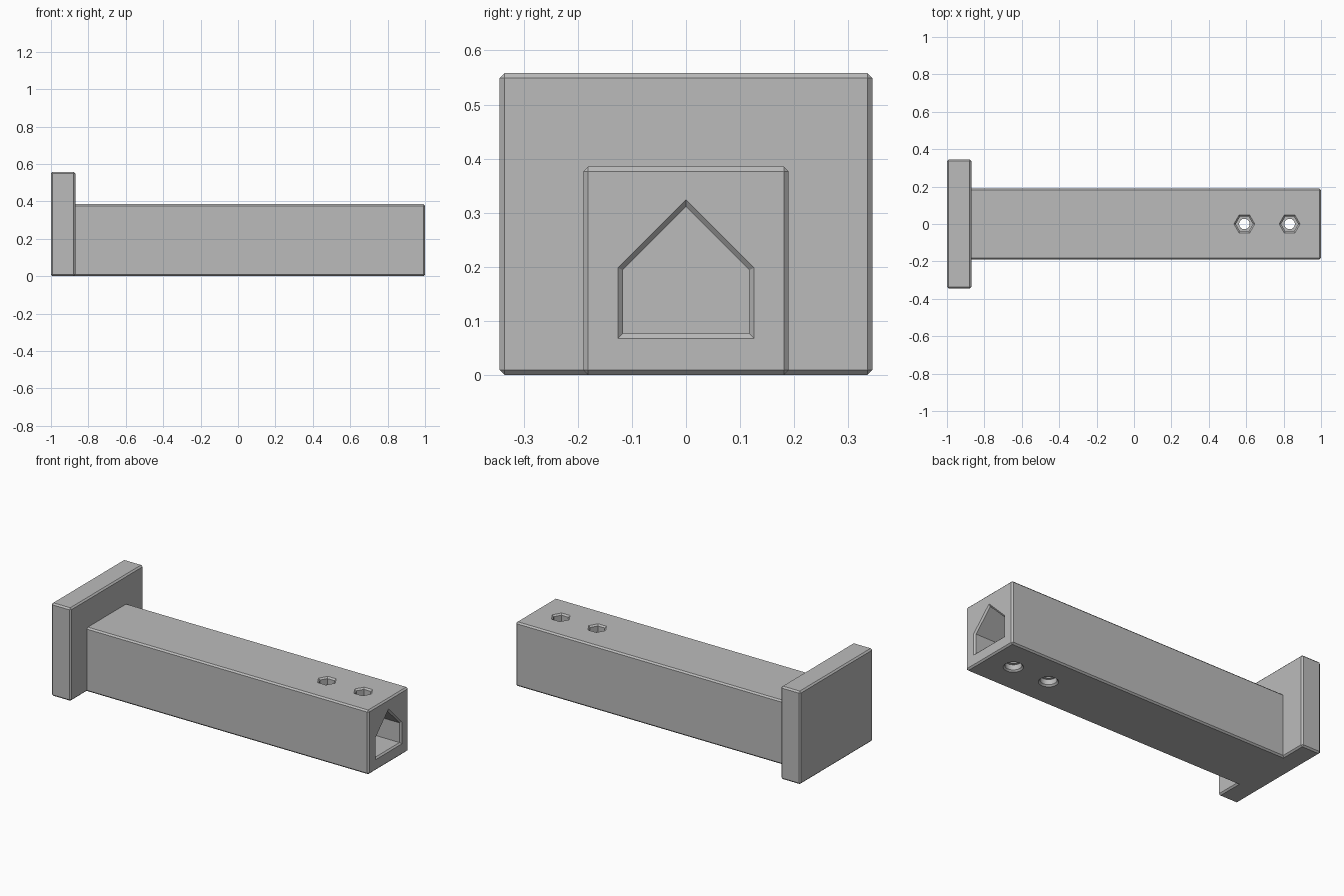
import bpy, bmesh
from math import cos, sin, tau

if "Cube" in bpy.data.objects:
    bpy.data.objects.remove(bpy.data.objects["Cube"], do_unlink=True)

CHAMFER = 0.009

grey = bpy.data.materials.new("plain grey")
grey.use_nodes = True
colour = (0.5, 0.5, 0.5, 1)
grey.diffuse_color = colour
grey.node_tree.nodes["Principled BSDF"].inputs["Base Color"].default_value = colour


def finish(name, bm):
    bmesh.ops.recalc_face_normals(bm, faces=bm.faces)
    mesh = bpy.data.meshes.new(name)
    bm.to_mesh(mesh)
    bm.free()
    mesh.materials.append(grey)
    obj = bpy.data.objects.new(name, mesh)
    bpy.context.collection.objects.link(obj)
    return obj


def chamfered_box(name, low, high):
    bm = bmesh.new()
    bmesh.ops.create_cube(bm, size=1)
    for v in bm.verts:
        v.co = [h if c > 0 else l for c, l, h in zip(v.co, low, high)]
    bmesh.ops.bevel(bm, geom=bm.edges[:], offset=CHAMFER, segments=1,
                    profile=0.5, affect='EDGES')
    return finish(name, bm)


def loft(name, rings):
    """Closed solid through a stack of matching rings."""
    bm = bmesh.new()
    loops = [[bm.verts.new(p) for p in ring] for ring in rings]
    n = len(loops[0])
    for a, b in zip(loops, loops[1:]):
        for i in range(n):
            j = (i + 1) % n
            bm.faces.new((a[i], a[j], b[j], b[i]))
    bm.faces.new(loops[0])
    bm.faces.new(loops[-1])
    return finish(name, bm)


def turned(name, x, sides, stations):
    """Upright cutter from (height, radius) stations."""
    return loft(name, [[(x + r * cos(tau * i / sides), r * sin(tau * i / sides), z)
                        for i in range(sides)] for z, r in stations])


def house(x, half, floor, eave, peak):
    return [(x, -half, floor), (x, half, floor), (x, half, eave),
            (x, 0, peak), (x, -half, eave)]


# Solid parts
flange = chamfered_box("end_flange", (-1, -0.345, 0), (-0.87, 0.345, 0.558))
beam = chamfered_box("socket_beam", (-0.89, -0.19, 0), (1, 0.19, 0.385))

# Gabled socket with a chamfered mouth
inner = (0.117, 0.076, 0.194, 0.311)
outer = (0.126, 0.067, 0.198, 0.324)
cutters = [loft("socket_cutter", [house(0.4, *inner), house(1 - CHAMFER, *inner),
                                  house(1, *outer), house(1.02, *outer)])]

# Nut pockets on top, bolt holes right through, round recesses below
for x in (0.59, 0.832):
    cutters.append(turned("nut_cutter", x, 6,
                          [(0.34, 0.046), (0.376, 0.046), (0.385, 0.056), (0.4, 0.056)]))
    cutters.append(turned("bolt_cutter", x, 32, [(-0.02, 0.028), (0.36, 0.028)]))
    cutters.append(turned("recess_cutter", x, 32,
                          [(-0.01, 0.054), (0, 0.054), (0.009, 0.045), (0.04, 0.045)]))

bpy.context.view_layer.objects.active = beam
for cutter in cutters:
    cutter.hide_render = True
    mod = beam.modifiers.new("cut", 'BOOLEAN')
    mod.operation = 'DIFFERENCE'
    mod.solver = 'EXACT'
    mod.object = cutter
    bpy.ops.object.modifier_apply(modifier=mod.name)
    bpy.data.objects.remove(cutter, do_unlink=True)

# Round holes smooth, chamfers crisp
bpy.ops.object.select_all(action='DESELECT')
beam.select_set(True)
bpy.ops.object.shade_smooth_by_angle()
